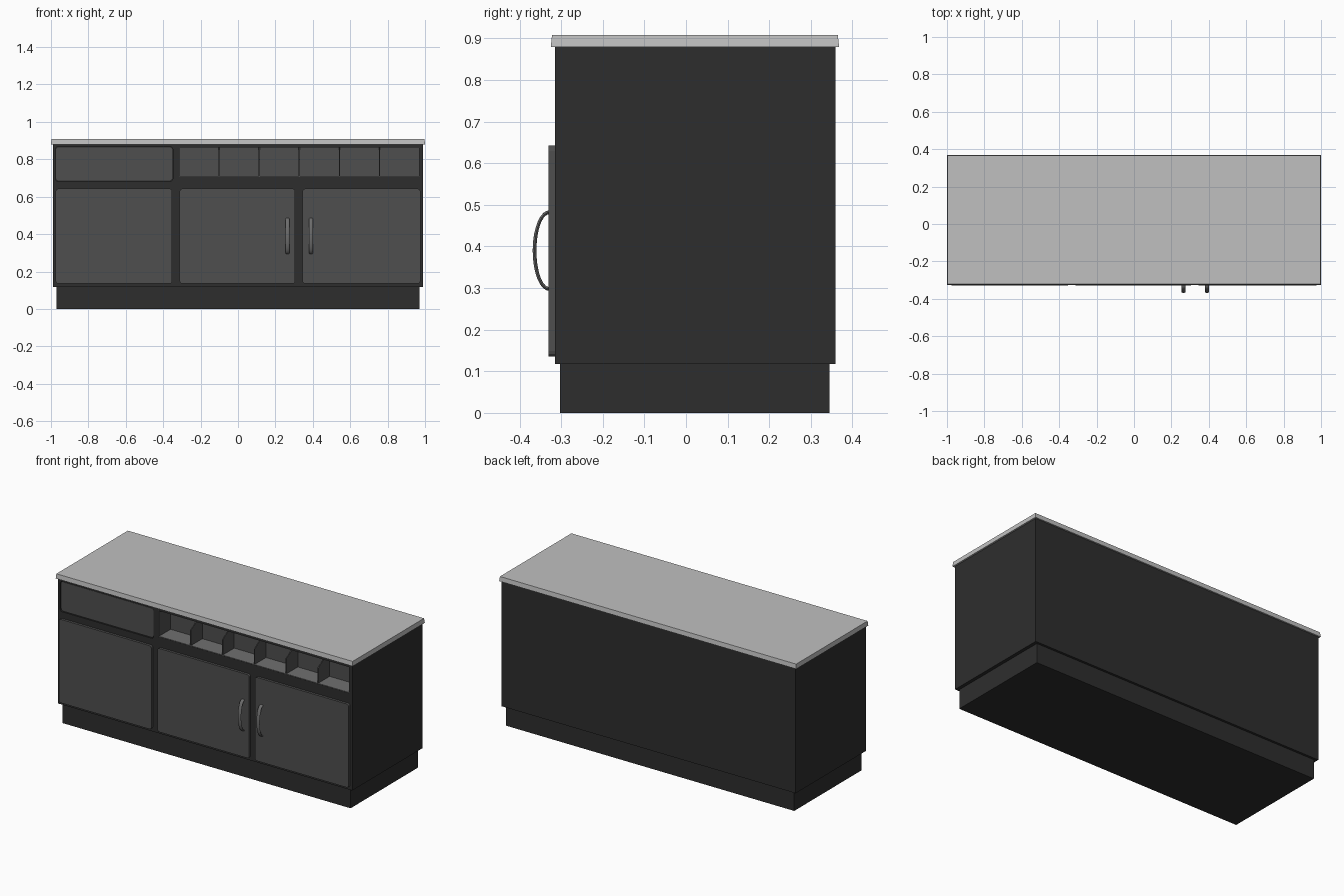
import bpy, bmesh, math
from mathutils import Vector

old = bpy.data.objects.get("Cube")
if old:
    bpy.data.objects.remove(old, do_unlink=True)


def material(name, r, g, b):
    m = bpy.data.materials.new(name)
    m.use_nodes = True
    m.diffuse_color = (r, g, b, 1)
    m.node_tree.nodes["Principled BSDF"].inputs["Base Color"].default_value = (r, g, b, 1)
    return m


CARCASS = material("charcoal carcass", 0.027, 0.027, 0.027)
PANEL = material("dark grey panel", 0.078, 0.078, 0.078)
FLOOR = material("mid grey shelf", 0.16, 0.16, 0.16)
STONE = material("pale grey worktop", 0.53, 0.53, 0.53)
METAL = material("grey metal", 0.15, 0.15, 0.15)


def add(name, bm, mat):
    bmesh.ops.recalc_face_normals(bm, faces=bm.faces)
    mesh = bpy.data.meshes.new(name)
    bm.to_mesh(mesh)
    bm.free()
    ob = bpy.data.objects.new(name, mesh)
    mesh.materials.append(mat)
    bpy.context.collection.objects.link(ob)
    return ob


def box(name, mat, x, y, z, taper=0.0, corner=0.0):
    """Box from three ranges; taper narrows the top, corner rounds the front outline."""
    bm = bmesh.new()
    bmesh.ops.create_cube(bm, size=1)
    for v in bm.verts:
        s = v.co.copy()
        inset = taper if s.z > 0 else 0
        v.co = Vector((x[0] + inset if s.x < 0 else x[1] - inset,
                       y[0] + inset if s.y < 0 else y[1] - inset,
                       z[0] if s.z < 0 else z[1]))
    if corner:
        edges = [e for e in bm.edges
                 if abs(e.verts[0].co.y - e.verts[1].co.y) > 1e-5]
        bmesh.ops.bevel(bm, geom=edges, offset=corner, segments=3,
                        profile=0.5, affect='EDGES')
    return add(name, bm, mat)


def cut(target, cutter):
    mod = target.modifiers.new(cutter.name, 'BOOLEAN')
    mod.operation = 'DIFFERENCE'
    mod.solver = 'EXACT'
    mod.object = cutter
    cutter.hide_render = True
    cutter.hide_set(True)
    cutter.display_type = 'WIRE'


# Plinth, carcass and worktop
FRONT = -0.315
BACK = -0.2
box("plinth", CARCASS, (-0.97, 0.97), (-0.303, 0.345), (0, 0.119))
carcass = box("carcass", CARCASS, (-0.99, 0.99), (FRONT, 0.359), (0.118, 0.881))
box("worktop", STONE, (-1, 1), (-0.325, 0.368), (0.88, 0.908), taper=0.003)

# Openings for the drawer and the pigeonhole shelf
X0, X1, Z0, Z1 = -0.315, 0.97, 0.705, 0.865
cut(carcass, box("drawer_cutter", CARCASS, (-0.977, -0.348), (-0.4, -0.305),
                 (0.683, 0.867), corner=0.014))
cut(carcass, box("shelf_cutter", CARCASS, (X0, X1), (-0.4, BACK), (Z0, Z1)))

# Drawer front and doors
box("drawer_front", PANEL, (-0.973, -0.352), (-0.31, -0.304), (0.687, 0.863), corner=0.014)
for name, xr in (("left_door", (0.345, 0.975)), ("middle_door", (-0.312, 0.306)),
                 ("right_door", (-0.975, -0.352))):
    box(name, PANEL, xr, (-0.33, FRONT + 0.001), (0.135, 0.643), corner=0.014)

# Shelf lining
T = 0.003
box("shelf_back", PANEL, (X0, X1), (BACK - T, BACK + T), (Z0, Z1))
box("shelf_floor", FLOOR, (X0, X1), (FRONT + 0.001, BACK), (Z0 - T, Z0 + T))
box("shelf_ceiling", PANEL, (X0, X1), (FRONT + 0.001, BACK), (Z1 - T, Z1 + T))
for name, x in (("shelf_right_side", X0), ("shelf_left_side", X1)):
    box(name, PANEL, (x - T, x + T), (FRONT + 0.001, BACK), (Z0, Z1))

# Sloped dividers
for i in range(1, 6):
    x = X0 + (X1 - X0) * i / 6
    bm = bmesh.new()
    outline = [(FRONT + 0.003, Z0), (FRONT + 0.003, 0.8), (BACK - 0.01, Z1),
               (BACK, Z1), (BACK, Z0)]
    face = bm.faces.new([bm.verts.new((x - T, y, z)) for y, z in outline])
    side = bmesh.ops.extrude_face_region(bm, geom=[face])
    bmesh.ops.translate(bm, vec=(2 * T, 0, 0),
                        verts=[g for g in side["geom"] if isinstance(g, bmesh.types.BMVert)])
    add(f"shelf_divider_{i}", bm, PANEL)


# Bow handles: an oval section swept along half an ellipse
def handle(name, x, steps=20, sides=12):
    bm = bmesh.new()
    rings = []
    for i in range(steps + 1):
        a = math.pi * (i / steps - 0.5)
        ring = []
        for j in range(sides):
            b = math.tau * j / sides
            r = 0.0045 * math.cos(b)
            ring.append(bm.verts.new((x + 0.011 * math.sin(b),
                                      -0.329 - (0.035 + r) * math.cos(a),
                                      0.39 + (0.092 + r) * math.sin(a))))
        rings.append(ring)
    for p, q in zip(rings, rings[1:]):
        for j in range(sides):
            k = (j + 1) % sides
            bm.faces.new((p[j], p[k], q[k], q[j]))
    bm.faces.new(rings[0])
    bm.faces.new(rings[-1])
    ob = add(name, bm, METAL)
    bpy.ops.object.select_all(action='DESELECT')
    ob.select_set(True)
    bpy.context.view_layer.objects.active = ob
    bpy.ops.object.shade_smooth_by_angle(angle=math.radians(40))


handle("middle_door_handle", 0.265)
handle("left_door_handle", 0.39)
